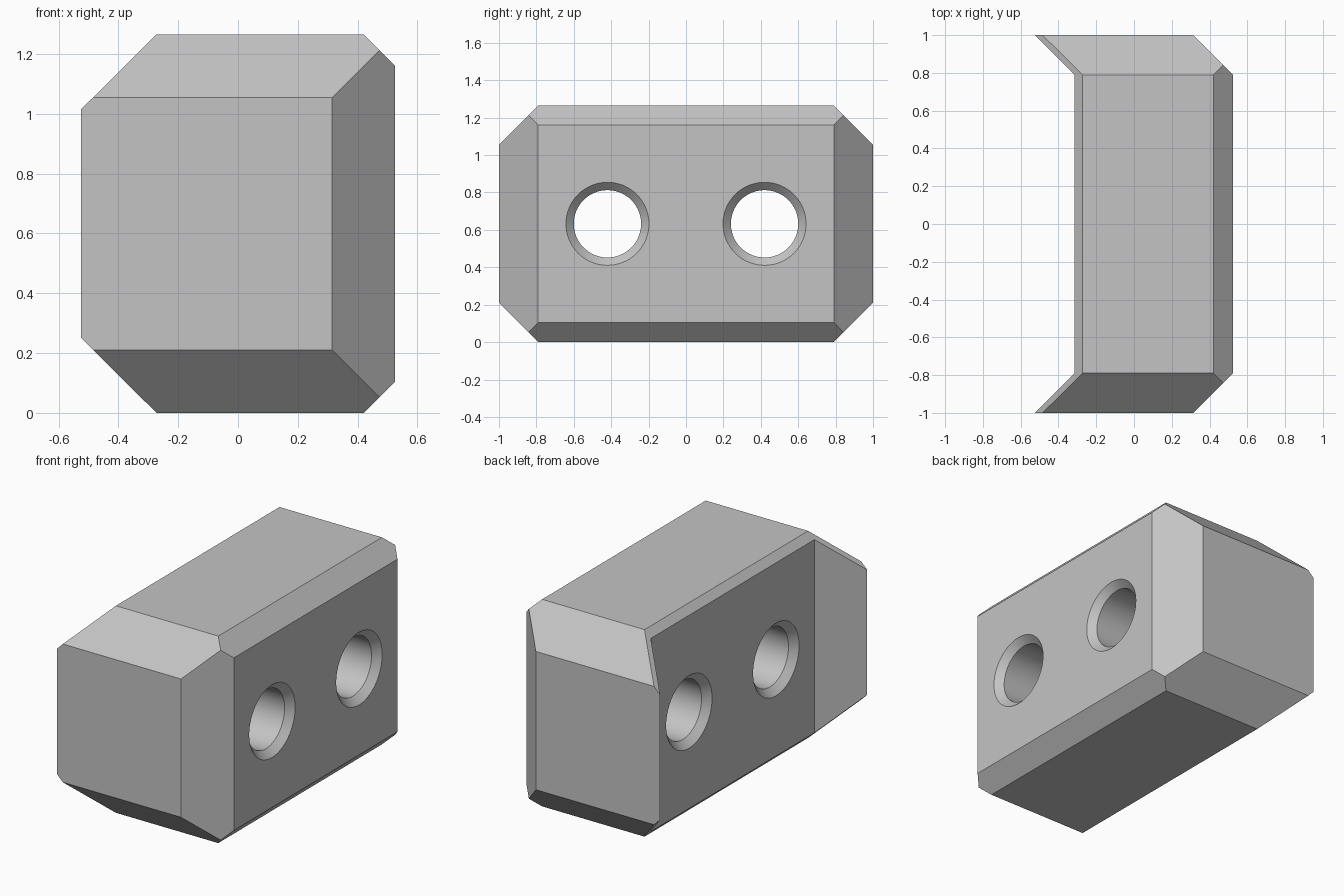
import bpy
import bmesh
import math
from mathutils import Vector

cube = bpy.data.objects.get("Cube")
if cube:
    bpy.data.objects.remove(cube, do_unlink=True)

HEIGHT = 1.265
MID = HEIGHT / 2

grey = bpy.data.materials.new("light_grey")
grey.use_nodes = True
colour = (0.55, 0.55, 0.55, 1)
grey.diffuse_color = colour
grey.node_tree.nodes["Principled BSDF"].inputs["Base Color"].default_value = colour


def finish(name, bm):
    bmesh.ops.recalc_face_normals(bm, faces=bm.faces)
    mesh = bpy.data.meshes.new(name)
    bm.to_mesh(mesh)
    bm.free()
    mesh.materials.append(grey)
    obj = bpy.data.objects.new(name, mesh)
    bpy.context.collection.objects.link(obj)
    return obj


def prism(name, outline, place, low, high):
    """Extrude a 2D outline; place(u, v, w) turns it to the wanted axis."""
    bm = bmesh.new()
    face = bm.faces.new([bm.verts.new(place(u, v, low)) for u, v in outline])
    new = bmesh.ops.extrude_face_region(bm, geom=[face])["geom"]
    shift = Vector(place(0, 0, high)) - Vector(place(0, 0, low))
    bmesh.ops.translate(bm, vec=shift,
                        verts=[g for g in new if isinstance(g, bmesh.types.BMVert)])
    return finish(name, bm)


def lathe(name, profile, y, z, sides=64):
    """Closed solid turned around an axis along x."""
    bm = bmesh.new()
    rings = []
    for x, r in profile:
        angles = [math.tau * i / sides for i in range(sides)]
        rings.append([bm.verts.new((x, y + r * math.cos(a), z + r * math.sin(a)))
                      for a in angles])
    for a, b in zip(rings, rings[1:]):
        for i in range(sides):
            j = (i + 1) % sides
            bm.faces.new((a[i], a[j], b[j], b[i]))
    bm.faces.new(rings[0])
    bm.faces.new(rings[-1])
    return finish(name, bm)


def cut(target, tool, operation):
    bpy.context.view_layer.objects.active = target
    mod = target.modifiers.new(tool.name, "BOOLEAN")
    mod.operation = operation
    mod.solver = "EXACT"
    mod.object = tool
    bpy.ops.object.modifier_apply(modifier=mod.name)
    bpy.data.objects.remove(tool, do_unlink=True)


# Block plan: chamfered on one side, flared lips on the other
half = [(-0.315, 0.79), (-0.525, 1), (0.315, 1), (0.525, 0.79)]
plan = half + [(x, -y) for x, y in reversed(half)]
block = prism("block", plan, lambda u, v, w: (u, v, w), -0.5, 1.8)

# Large end chamfers, top and bottom
ends = [(0.79, HEIGHT), (1.1, 0.955), (1.1, 0.31), (0.79, 0)]
ends += [(-y, z) for y, z in reversed(ends)]
cut(block, prism("end_trim", ends, lambda u, v, w: (w, u, v), -0.8, 0.8), "INTERSECT")

# Long edge chamfers, top and bottom
edges = [(-0.6, 0.94), (0.075, 1.61), (0.6, 1.085)]
edges += [(x, HEIGHT - z) for x, z in reversed(edges)]
cut(block, prism("edge_trim", edges, lambda u, v, w: (u, w, v), -1.3, 1.3), "INTERSECT")

# Two through holes, countersunk on both sides
bore = [(-0.355, 0.262), (-0.273, 0.18), (0.483, 0.18), (0.565, 0.262)]
for side in (-1, 1):
    cut(block, lathe("bore", bore, side * 0.42, MID), "DIFFERENCE")

bpy.ops.object.select_all(action="DESELECT")
block.select_set(True)
bpy.context.view_layer.objects.active = block
bpy.ops.object.shade_smooth_by_angle(angle=math.radians(30))
